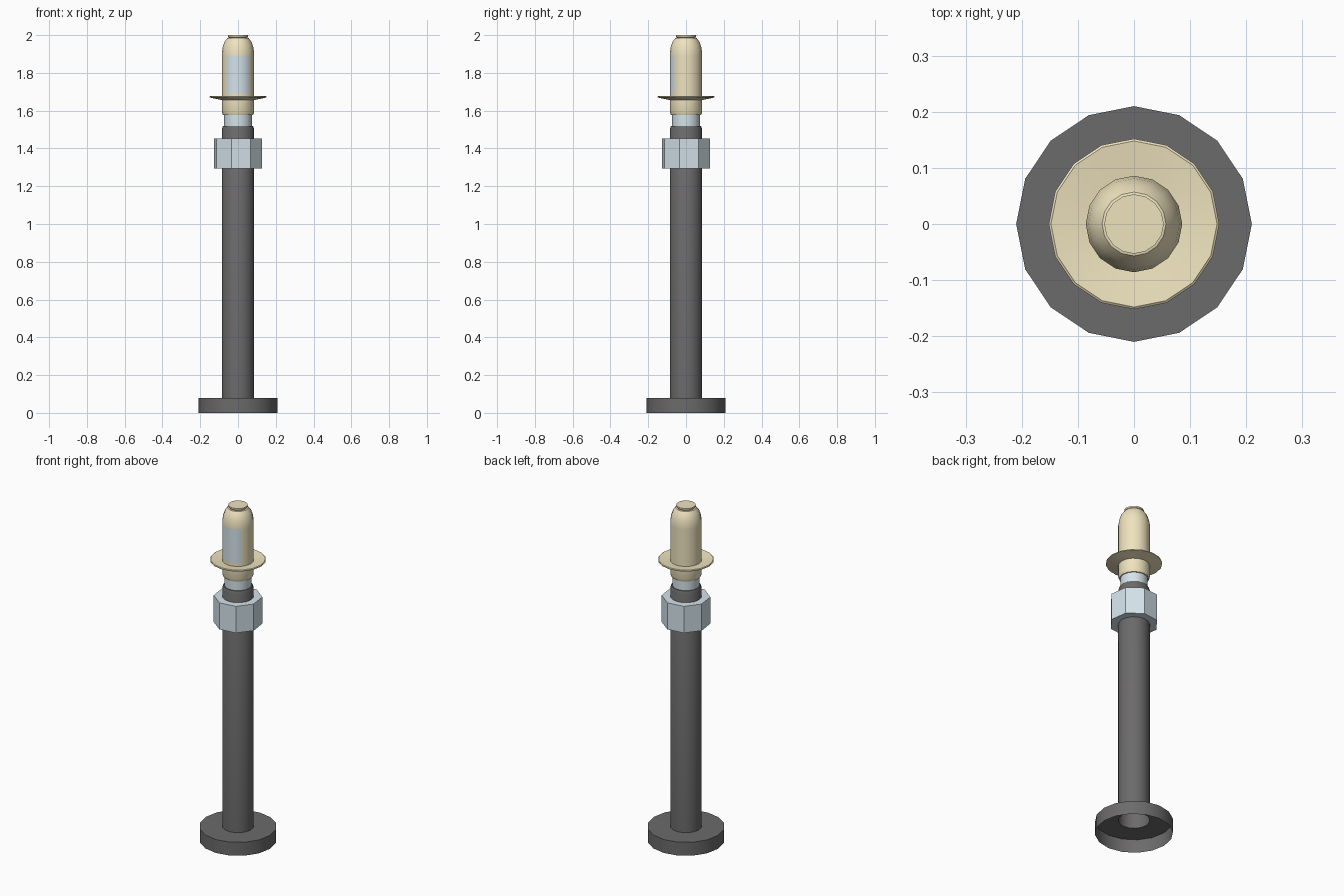
import bpy
import math

if "Cube" in bpy.data.objects:
    bpy.data.objects.remove(bpy.data.objects["Cube"])

SIDES = 16


def material(name, rgb):
    m = bpy.data.materials.new(name)
    m.diffuse_color = (*rgb, 1)
    m.use_nodes = True
    m.node_tree.nodes["Principled BSDF"].inputs["Base Color"].default_value = m.diffuse_color
    return m


DARK = material("dark_metal", (0.15, 0.145, 0.147))
CREAM = material("cream", (0.86, 0.77, 0.52))
PALE = material("pale_blue", (0.66, 0.77, 0.83))


def lathe(name, profile, mats, sides=SIDES, start=0.0, cap_top=False, cap_bottom=False):
    """Spin a (radius, height) profile, listed bottom to top, around z."""
    verts, faces = [], []
    for r, z in profile:
        for k in range(sides):
            a = start + 2 * math.pi * k / sides
            verts.append((r * math.cos(a), r * math.sin(a), z))
    for i in range(len(profile) - 1):
        for k in range(sides):
            n = (k + 1) % sides
            a, b = i * sides, (i + 1) * sides
            faces.append((a + k, a + n, b + n, b + k))
    if cap_bottom:
        faces.append(tuple(reversed(range(sides))))
    if cap_top:
        faces.append(tuple(range(len(verts) - sides, len(verts))))
    mesh = bpy.data.meshes.new(name)
    mesh.from_pydata(verts, [], faces)
    for m in mats:
        mesh.materials.append(m)
    obj = bpy.data.objects.new(name, mesh)
    bpy.context.collection.objects.link(obj)
    bpy.ops.object.select_all(action='DESELECT')
    obj.select_set(True)
    bpy.context.view_layer.objects.active = obj
    bpy.ops.object.shade_smooth_by_angle(angle=math.radians(30))
    return obj


# Foot: a shallow cup, open underneath
lathe("foot", [(0.21, 0), (0.21, 0.08), (0.085, 0.08)], [DARK])

# Post: open tube with a chamfered top
lathe("post", [(0.085, 0.08), (0.085, 1.505), (0.079, 1.52), (0.074, 1.52)], [DARK])

# Eight-sided nut around the post
lathe("nut", [(0.132, 1.294), (0.132, 1.453)], [PALE], sides=8,
      start=math.radians(-15), cap_top=True, cap_bottom=True)

# Pale neck between post and head
lathe("neck", [(0.074, 1.515), (0.074, 1.585)], [PALE])

# Collar under the flange
lathe("collar", [(0.074, 1.577), (0.08, 1.577), (0.086, 1.592), (0.086, 1.66)], [CREAM])

# Thin flange with a sloping underside
lathe("flange", [(0.08, 1.655), (0.152, 1.67), (0.152, 1.674), (0.148, 1.677),
                 (0.08, 1.669)], [CREAM])

# Head: rounded shoulder and a small button on top
head = lathe("head", [(0.086, 1.665), (0.086, 1.69), (0.086, 1.89), (0.086, 1.905),
                      (0.081, 1.937), (0.071, 1.965), (0.057, 1.984), (0.049, 1.986),
                      (0.053, 1.991), (0.053, 2.0)], [CREAM, PALE], cap_top=True)

# Pale window on the front four sides of the head
for k in range(10, 14):
    head.data.polygons[SIDES + k].material_index = 1
